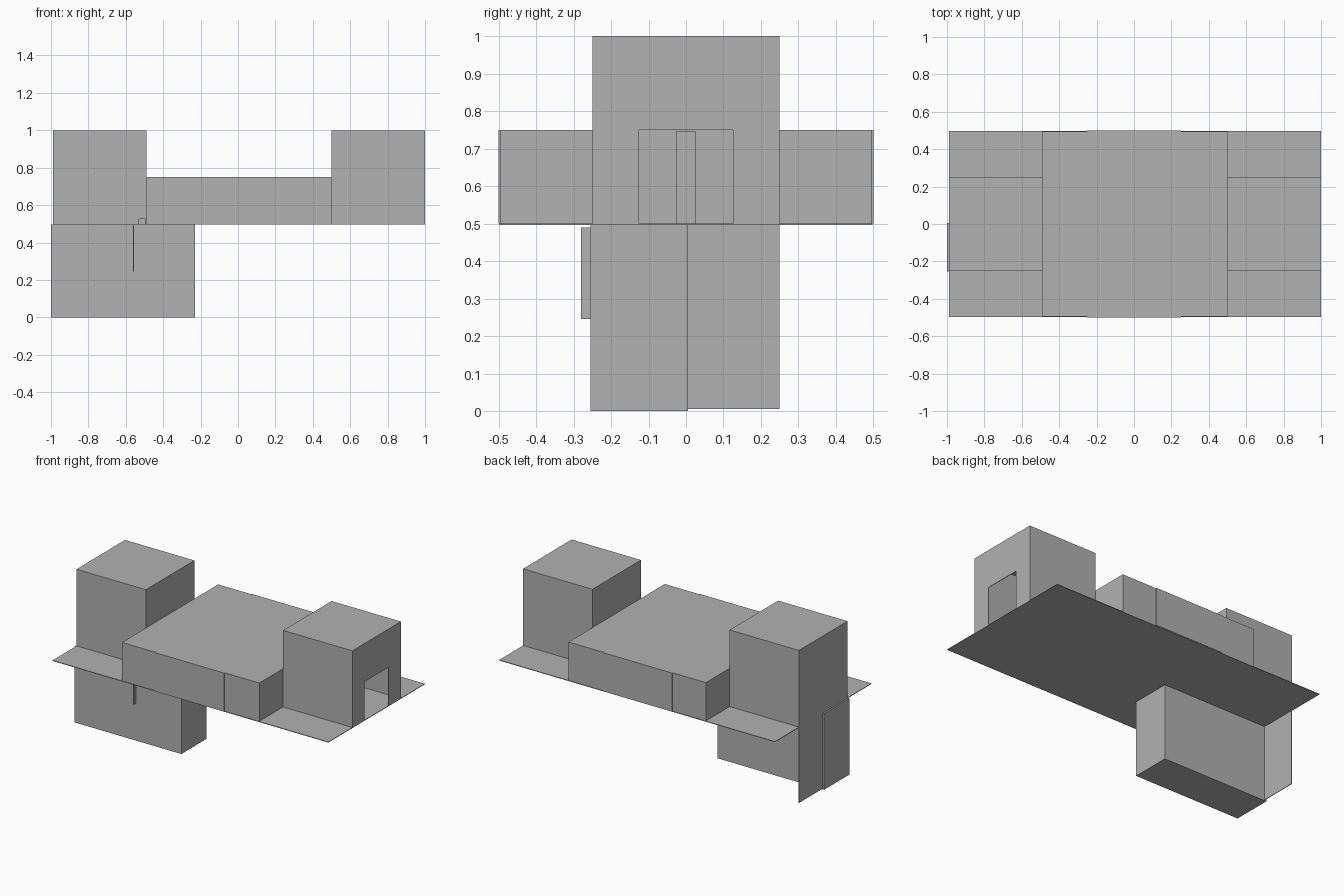
import bpy
import bmesh

cube = bpy.data.objects.get("Cube")
if cube:
    bpy.data.objects.remove(cube, do_unlink=True)

GREY = 0.445
mat = bpy.data.materials.new("plain grey")
mat.use_nodes = True
mat.diffuse_color = (GREY, GREY, GREY, 1)
mat.node_tree.nodes["Principled BSDF"].inputs["Base Color"].default_value = (GREY, GREY, GREY, 1)

T = 0.004            # sheet thickness
FLOOR, EAVES, TOP = 0.5, 0.75, 1.0
LEFT, RIGHT = -0.99, 1.0
HALL_L, HALL_R = -0.49, 0.5


def build(name, *boxes):
    """One object from boxes, each given as x, y and z ranges."""
    bm = bmesh.new()
    for x, y, z in boxes:
        verts = bmesh.ops.create_cube(bm, size=1)["verts"]
        for v in verts:
            for i, (low, high) in enumerate((x, y, z)):
                v.co[i] = low if v.co[i] < 0 else high
    mesh = bpy.data.meshes.new(name)
    bm.to_mesh(mesh)
    bm.free()
    mesh.materials.append(mat)
    obj = bpy.data.objects.new(name, mesh)
    bpy.context.collection.objects.link(obj)
    return obj


def doorway_wall(name, x, half_gap):
    """Cross wall of a tower with a central opening up to the eaves."""
    build(name,
          (x, (-0.25, -half_gap), (FLOOR, EAVES)),
          (x, (half_gap, 0.25), (FLOOR, EAVES)),
          (x, (-0.25, 0.25), (EAVES, TOP)))


# Thin floor under the whole upper storey
build("floor", ((LEFT, RIGHT), (-0.497, 0.497), (FLOOR - T, FLOOR)))

# Hollow tower with an open doorway
build("doorway_tower_sides",
      ((HALL_R, RIGHT), (-0.25, -0.25 + T), (FLOOR, TOP)),
      ((HALL_R, RIGHT), (0.25 - T, 0.25), (FLOOR, TOP)))
build("doorway_tower_roof", ((HALL_R, RIGHT), (-0.25, 0.25), (TOP - T, TOP)))
doorway_wall("doorway_tower_outer_wall", (RIGHT - T, RIGHT), 0.125)
doorway_wall("doorway_tower_inner_wall", (HALL_R, HALL_R + T), 0.025)

# Closed tower with a small notch at the foot of its front wall
build("closed_tower_front",
      ((LEFT, -0.53), (-0.25, -0.25 + T), (FLOOR, TOP)),
      ((-0.53, HALL_L), (-0.25, -0.25 + T), (FLOOR + 0.025, TOP)))
build("closed_tower_back", ((LEFT, HALL_L), (0.25 - T, 0.25), (FLOOR, TOP)))
build("closed_tower_roof", ((LEFT, HALL_L), (-0.25, 0.25), (TOP - T, TOP)))
build("closed_tower_outer_wall", ((LEFT, LEFT + T), (-0.25, 0.25), (FLOOR, TOP)))
build("closed_tower_inner_wall", ((HALL_L - T, HALL_L), (-0.25, 0.25), (FLOOR, TOP)))

# Wide low hall between the towers
build("hall_roof", ((HALL_L, HALL_R), (-0.495, 0.495), (EAVES - T, EAVES)))
for side, label in ((-1, "front"), (1, "back")):
    outer = sorted((side * 0.495, side * (0.495 - T)))
    raised = sorted((side * 0.495, side * 0.5))
    half = sorted((side * 0.25, side * 0.495))
    build("hall_" + label + "_wall", ((HALL_L, HALL_R), outer, (FLOOR, EAVES)))
    build("hall_" + label + "_panel", ((-0.25, 0.25), raised, (FLOOR, EAVES)))
    build("hall_" + label + "_end_walls",
          ((HALL_L, HALL_L + T), half, (FLOOR, EAVES)),
          ((HALL_R - T, HALL_R), half, (FLOOR, EAVES)))

# Block below the closed tower, with its fin and hanging end sheet
build("lower_block", ((-1.0, -0.23), (-0.255, 0.005), (0, FLOOR - T)))
build("lower_fin", ((-0.562, -0.556), (-0.28, -0.255), (0.245, 0.49)))
build("hanging_sheet", ((LEFT, LEFT + T), (0.005, 0.25), (0.005, FLOOR)))
